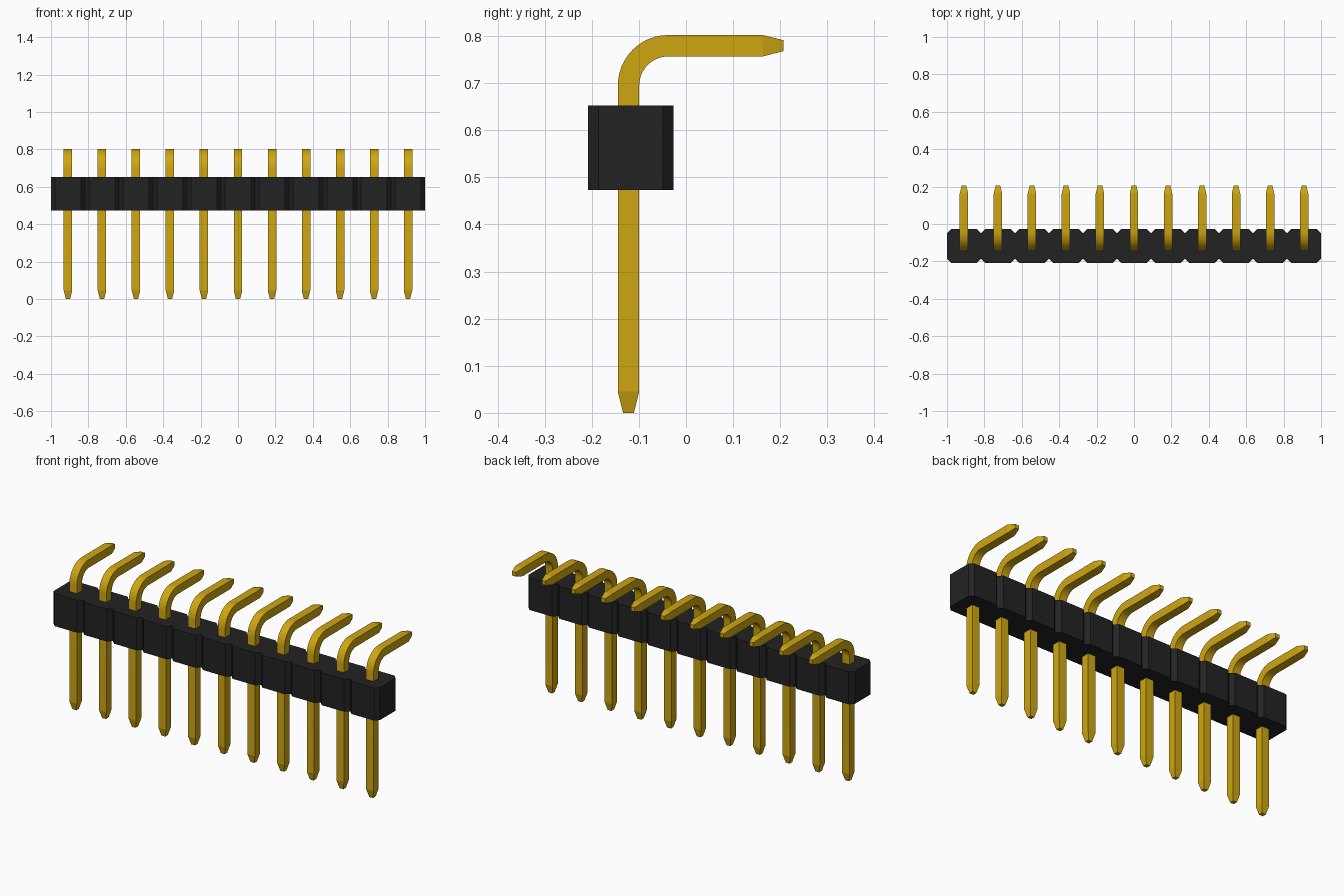
import bpy, bmesh, math
from mathutils import Vector

cube = bpy.data.objects.get("Cube")
if cube:
    bpy.data.objects.remove(cube, do_unlink=True)

COUNT = 11
PITCH = 2 / COUNT


def material(name, color, roughness, metallic=0.0):
    mat = bpy.data.materials.new(name)
    mat.use_nodes = True
    mat.diffuse_color = (*color, 1)
    bsdf = mat.node_tree.nodes["Principled BSDF"]
    bsdf.inputs["Base Color"].default_value = (*color, 1)
    bsdf.inputs["Roughness"].default_value = roughness
    bsdf.inputs["Metallic"].default_value = metallic
    return mat


def mesh_from(bm, name, mat):
    bmesh.ops.recalc_face_normals(bm, faces=bm.faces)
    mesh = bpy.data.meshes.new(name)
    bm.to_mesh(mesh)
    bm.free()
    mesh.materials.append(mat)
    return mesh


def add_object(name, mesh, x=0):
    obj = bpy.data.objects.new(name, mesh)
    obj.location.x = x
    bpy.context.collection.objects.link(obj)
    return obj


black = material("black plastic", (0.0165, 0.0165, 0.0165), 0.6)
gold = material("gold", (0.62, 0.38, 0.006), 0.4)

# Housing: a row of chamfered blocks, extruded upward from one outline
Y0, Y1, Z0, Z1, CUT = -0.208, -0.027, 0.473, 0.653, 0.022
front, back = [], []
for i in range(COUNT):
    left = -1 + i * PITCH
    right = left + PITCH
    for side, y, inward in ((front, Y0, CUT), (back, Y1, -CUT)):
        side += [(left, y + inward), (left + CUT, y), (right - CUT, y)]
front.append((1, Y0 + CUT))
back.append((1, Y1 - CUT))

bm = bmesh.new()
outline = bm.faces.new([bm.verts.new((x, y, Z0)) for x, y in front + back[::-1]])
top = bmesh.ops.extrude_face_region(bm, geom=[outline], use_keep_orig=True)
bmesh.ops.translate(bm, vec=(0, 0, Z1 - Z0),
                    verts=[g for g in top["geom"] if isinstance(g, bmesh.types.BMVert)])
add_object("housing", mesh_from(bm, "housing", black))

# Pin: a square section swept up, round the bend and back, tapered at both tips
HALF, TIP = 0.0227, 0.0115
PIN_Y, ARM_Z, RADIUS, STEPS = -0.122, 0.7795, 0.0845, 12
cy, cz = PIN_Y + RADIUS, ARM_Z - RADIUS
path = [(PIN_Y, 0, 0, TIP), (PIN_Y, 0.045, 0, HALF)]      # y, z, turn, half width
for i in range(STEPS + 1):
    a = math.pi / 2 * i / STEPS
    path.append((cy - RADIUS * math.cos(a), cz + RADIUS * math.sin(a), a, HALF))
path += [(0.163, ARM_Z, math.pi / 2, HALF), (0.207, ARM_Z, math.pi / 2, TIP)]

bm = bmesh.new()
rings = []
for y, z, a, h in path:
    across = Vector((0, math.cos(a), -math.sin(a)))
    rings.append([bm.verts.new(Vector((sx * h, y, z)) + across * sy * h)
                  for sx, sy in ((-1, -1), (1, -1), (1, 1), (-1, 1))])
for r0, r1 in zip(rings, rings[1:]):
    for k in range(4):
        n = (k + 1) % 4
        bm.faces.new((r0[k], r0[n], r1[n], r1[k]))
bm.faces.new(rings[0])
bm.faces.new(rings[-1])
# Smooth the bend only; corners and tapers stay sharp
bmesh.ops.recalc_face_normals(bm, faces=bm.faces)
for f in bm.faces:
    f.smooth = True
for e in bm.edges:
    e.smooth = e.calc_face_angle() < math.radians(12)
pin_mesh = mesh_from(bm, "pin", gold)

for i in range(COUNT):
    add_object(f"pin_{i + 1}", pin_mesh, -1 + (i + 0.5) * PITCH)
